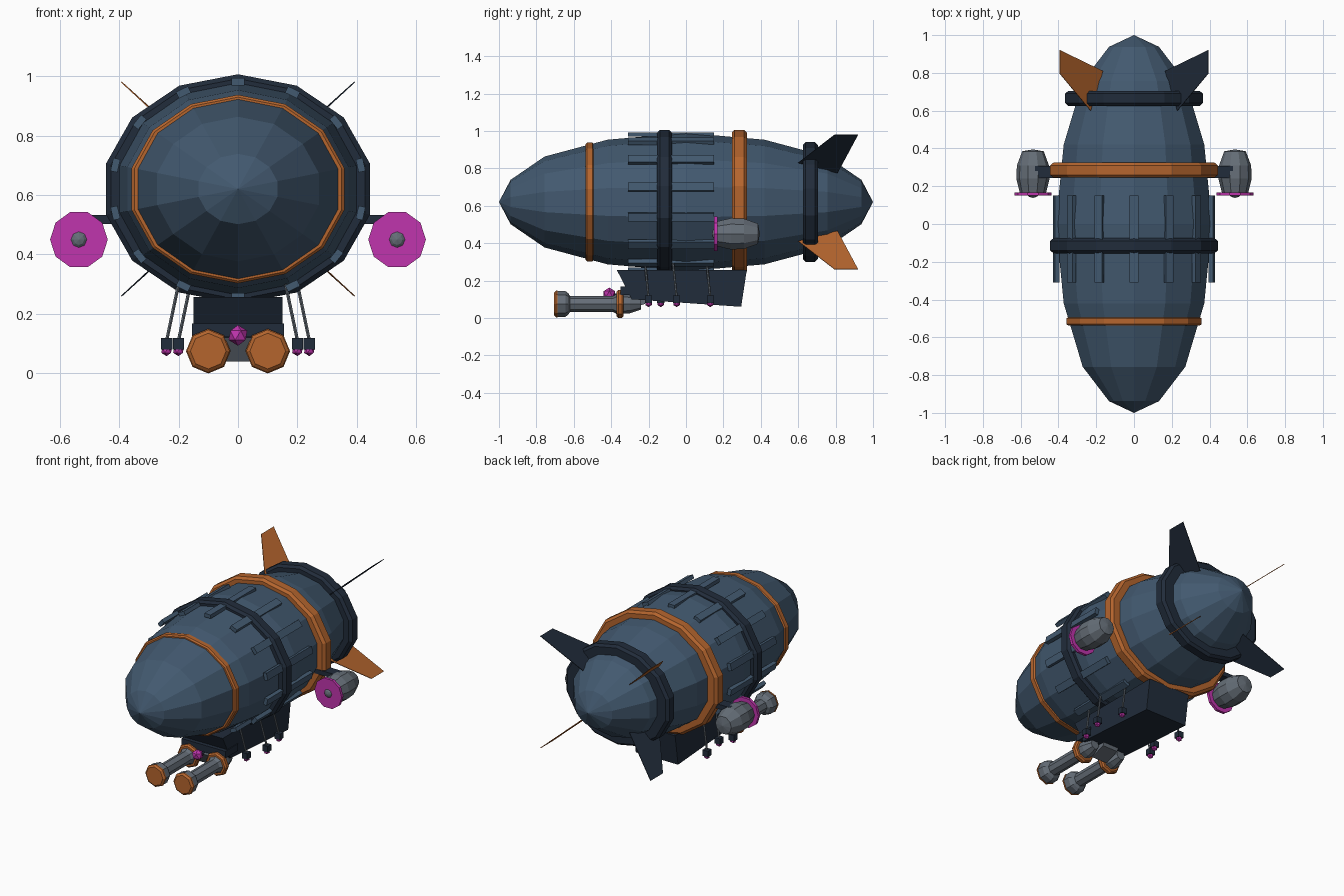
import bpy, bmesh, math
from mathutils import Vector, Matrix

if "Cube" in bpy.data.objects:
    bpy.data.objects.remove(bpy.data.objects["Cube"], do_unlink=True)


def material(name, rgb):
    m = bpy.data.materials.new(name)
    m.use_nodes = True
    m.diffuse_color = (*rgb, 1)
    m.node_tree.nodes["Principled BSDF"].inputs["Base Color"].default_value = (*rgb, 1)
    return m


BLUE = material("slate_blue", (0.055, 0.1, 0.16))
DARK = material("dark_navy", (0.015, 0.025, 0.043))
ORANGE = material("burnt_orange", (0.46, 0.13, 0.027))
MAGENTA = material("magenta", (0.53, 0.035, 0.42))
GREY = material("steel_grey", (0.13, 0.155, 0.185))
AXIS_Z = 0.62


def finish(name, bm, mat):
    bmesh.ops.remove_doubles(bm, verts=bm.verts, dist=0.0005)
    bmesh.ops.recalc_face_normals(bm, faces=bm.faces)
    mesh = bpy.data.meshes.new(name)
    bm.to_mesh(mesh)
    bm.free()
    mesh.materials.append(mat)
    obj = bpy.data.objects.new(name, mesh)
    bpy.context.collection.objects.link(obj)
    return obj


def lathe(name, profile, sides, mat, centre=(0, 0), scale=(1, 1), phase=0):
    """Spin (y, radius) points about a lengthwise axis at centre (x, z)."""
    bm = bmesh.new()
    rings = []
    for y, r in profile:
        angles = [phase + math.tau * i / sides for i in range(sides)]
        rings.append([bm.verts.new((centre[0] + scale[0] * r * math.sin(a), y,
                                    centre[1] + scale[1] * r * math.cos(a))) for a in angles])
    for a, b in zip(rings, rings[1:]):
        for i in range(sides):
            j = (i + 1) % sides
            bm.faces.new((a[i], a[j], b[j], b[i]))
    return finish(name, bm, mat)


def prism(name, outline, half, mat, axis=(1, 0, 0)):
    """Extrude a planar outline by half its thickness both ways along axis."""
    bm = bmesh.new()
    off = Vector(axis).normalized() * half
    a = [bm.verts.new(Vector(p) - off) for p in outline]
    b = [bm.verts.new(Vector(p) + off) for p in outline]
    bm.faces.new(a)
    bm.faces.new(b[::-1])
    for i in range(len(a)):
        j = (i + 1) % len(a)
        bm.faces.new((a[i], b[i], b[j], a[j]))
    return finish(name, bm, mat)


def box(name, size, mat, matrix):
    bm = bmesh.new()
    bmesh.ops.create_cube(bm, size=1, matrix=matrix @ Matrix.Diagonal((*size, 1)))
    return finish(name, bm, mat)


def ball(name, radius, mat, place):
    bm = bmesh.new()
    bmesh.ops.create_icosphere(bm, subdivisions=1, radius=radius,
                               matrix=Matrix.Translation(place))
    return finish(name, bm, mat)


def rod(name, start, end, radius, mat):
    start, end = Vector(start), Vector(end)
    d = end - start
    bm = bmesh.new()
    bmesh.ops.create_cone(bm, cap_ends=True, segments=6, radius1=radius, radius2=radius,
                          depth=d.length, matrix=Matrix.Translation((start + end) / 2)
                          @ d.to_track_quat('Z', 'Y').to_matrix().to_4x4())
    return finish(name, bm, mat)


# Envelope
half = [(1, 0), (0.938, 0.32), (0.756, 0.657), (0.42, 0.9)]
hull = [(-y, r) for y, r in half] + [(0, 1)] + half[::-1]
lathe("envelope", hull, 14, BLUE, (0, AXIS_Z), (0.424, 0.37))


# Chamfered hoops round the envelope
def hoop(name, y, width, rx, rz, chamfer, mat):
    w, c = width / 2, chamfer
    profile = [(y - w, 0.65), (y - w, 1 - c / rz), (y - w + c, 1),
               (y + w - c, 1), (y + w, 1 - c / rz), (y + w, 0.65)]
    lathe(name, profile, 14, mat, (0, AXIS_Z), (rx, rz))


hoop("nose_hoop", -0.515, 0.045, 0.367, 0.317, 0.008, ORANGE)
hoop("front_hoop", -0.115, 0.08, 0.455, 0.386, 0.015, DARK)
hoop("rear_hoop", 0.285, 0.08, 0.455, 0.386, 0.015, ORANGE)
hoop("tail_hoop", 0.665, 0.08, 0.374, 0.32, 0.015, DARK)

# Battens along the envelope corners
for i in range(14):
    a = math.tau * i / 14
    place = Vector((0.423 * math.sin(a), -0.08, AXIS_Z + 0.361 * math.cos(a)))
    box(f"batten_{i}", (0.045, 0.46, 0.024), BLUE,
        Matrix.Translation(place) @ Matrix.Rotation(a, 4, 'Y'))

# Diagonal tail fins: (length, sideways, vertical)
FIN = [(0.60, 0.23, 0.21), (0.81, 0.165, 0.155), (0.92, 0.392, 0.36), (0.795, 0.392, 0.36)]
for sx in (-1, 1):
    for sz in (-1, 1):
        outline = [(sx * x, y, AXIS_Z + sz * z) for y, x, z in FIN]
        prism(f"fin_{'left' if sx > 0 else 'right'}_{'upper' if sz > 0 else 'lower'}", outline,
              0.002, DARK if sx == sz else ORANGE, (sx, 0, -sz))

# Engines and deck guns, mirrored
for s, side in ((1, "left"), (-1, "right")):
    c = (s * 0.535, 0.45)
    turn = math.radians(18)
    lathe(side + "_engine", [(0.16, 0), (0.16, 0.068), (0.24, 0.088), (0.31, 0.085),
                             (0.385, 0.057), (0.395, 0)], 10, GREY, c, phase=turn)
    lathe(side + "_propeller_disc", [(0.15, 0), (0.15, 0.097), (0.168, 0.097), (0.168, 0)],
          10, MAGENTA, c, phase=turn)
    lathe(side + "_spinner", [(0.138, 0), (0.143, 0.018), (0.151, 0.028), (0.151, 0)],
          8, GREY, c)
    box(side + "_engine_strut", (0.15, 0.065, 0.03), DARK,
        Matrix.Translation((s * 0.45, 0.275, 0.517)))

    g = (s * 0.1, 0.075)
    lathe(side + "_gun_barrel", [(-0.69, 0), (-0.69, 0.069), (-0.645, 0.069), (-0.63, 0.058),
                                 (-0.62, 0.042), (-0.39, 0.042), (-0.37, 0.055),
                                 (-0.3, 0.05), (-0.24, 0.03), (-0.24, 0)], 8, GREY, g)
    lathe(side + "_gun_cap", [(-0.705, 0), (-0.705, 0.06), (-0.695, 0.072), (-0.686, 0.072),
                              (-0.686, 0)], 8, ORANGE, g)
    lathe(side + "_gun_collar", [(-0.372, 0), (-0.372, 0.066), (-0.362, 0.075),
                                 (-0.343, 0.075), (-0.333, 0.066), (-0.333, 0)], 8, ORANGE, g)

# Gondola
prism("gondola", [(0, -0.37, 0.257), (0, 0.325, 0.257), (0, 0.295, 0.06), (0, -0.29, 0.1)],
      0.15, DARK)
box("gondola_brow", (0.31, 0.13, 0.045), DARK, Matrix.Translation((0, -0.285, 0.145)))
prism("gun_mount", [(0, -0.37, 0.12), (0, -0.2, 0.12), (0, -0.22, 0.075), (0, -0.32, 0.04)],
      0.055, GREY)
ball("lamp", 0.035, MAGENTA, (0, -0.41, 0.128))
rod("lamp_stem", (0, -0.41, 0.12), (0, -0.33, 0.115), 0.012, DARK)

# Hanging charges on cables
CHARGES = [(0.20, -0.20), (0.24, -0.05), (0.20, 0.13),
           (-0.24, -0.135), (-0.20, -0.05), (-0.24, 0.13)]
for i, (x, y) in enumerate(CHARGES):
    s = math.copysign(1, x)
    rod(f"cable_{i}", (x - s * 0.04, y - 0.02, 0.3), (x, y, 0.11), 0.006, GREY)
    box(f"charge_{i}", (0.038, 0.038, 0.038), DARK, Matrix.Translation((x, y, 0.1)))
    ball(f"charge_tip_{i}", 0.02, MAGENTA, (x, y, 0.078))
